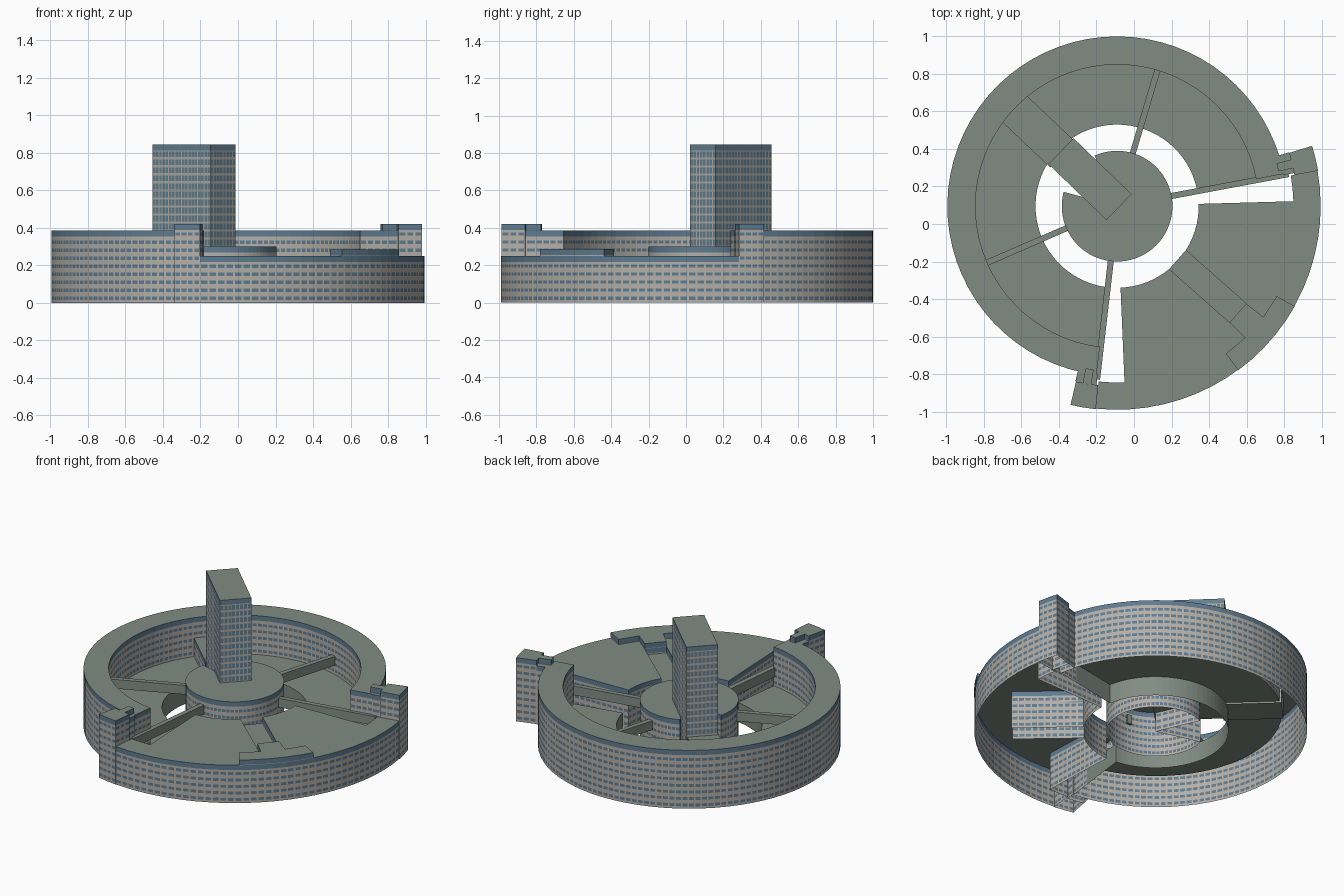
import bpy
import bmesh
from math import sin, cos, radians, ceil, asin, degrees, hypot

if "Cube" in bpy.data.objects:
    bpy.data.objects.remove(bpy.data.objects["Cube"])

CX, CY = -0.09, 0.095      # common centre of all the rings
AXIS = -43                 # direction of the symmetry axis
STOREY = 0.0428
ROOF, WALL, GLASS, TOWER_GLASS = range(4)


def make_material(name, rgb):
    m = bpy.data.materials.new(name)
    m.use_nodes = True
    m.diffuse_color = (*rgb, 1)
    m.node_tree.nodes["Principled BSDF"].inputs["Base Color"].default_value = (*rgb, 1)
    return m


MATERIALS = [make_material("grey green roof", (0.22, 0.26, 0.23)),
             make_material("pale stone wall", (0.46, 0.43, 0.39)),
             make_material("blue window glass", (0.11, 0.20, 0.28)),
             make_material("tower glass", (0.13, 0.22, 0.29))]

# Facade styles: column pitch, glass width share, glass zone in storey, glass material
OFFICE = (0.04, 0.74, 0.35, 0.78, GLASS)
TOWER = (0.024, 0.76, 0.14, 0.86, TOWER_GLASS)


def polar(r, a):
    t = radians(a + AXIS)
    return CX + r * cos(t), CY + r * sin(t)


def local(u, v, a=0):
    """Point u along and v across the direction a."""
    t = radians(a + AXIS)
    return CX + u * cos(t) - v * sin(t), CY + u * sin(t) + v * cos(t)


def arc(r, a0, a1, step=5):
    n = max(1, ceil(abs(a1 - a0) / step))
    return [polar(r, a0 + (a1 - a0) * i / n) for i in range(n + 1)]


def wall(bm, p, q, z0, z1, style):
    """Upright wall with rows of window panes and a glazed top band."""
    if z1 - z0 < 0.001:
        return

    def quad(s0, s1, a, b, mat):
        ends = [(p[0] + (q[0] - p[0]) * s, p[1] + (q[1] - p[1]) * s) for s in (s0, s1)]
        vs = [bm.verts.new((*ends[i], z)) for i, z in ((0, a), (1, a), (1, b), (0, b))]
        bm.faces.new(vs).material_index = mat

    if style is None:
        quad(0, 1, z0, z1, ROOF)
        return
    pitch, share, low, high, glass = style
    cols = max(1, round(hypot(q[0] - p[0], q[1] - p[1]) / pitch))
    margin = (1 - share) / 2
    band = max(z0, z1 - 0.032)
    z = z0
    k = int(z0 / STOREY)
    while (k + high) * STOREY < band - 0.004:
        a, b = (k + low) * STOREY, (k + high) * STOREY
        k += 1
        if a < z0:
            continue
        quad(0, 1, z, a, WALL)
        for c in range(cols):
            s0, s1 = (c + margin) / cols, (c + 1 - margin) / cols
            quad(c / cols, s0, a, b, WALL)
            quad(s0, s1, a, b, glass)
            quad(s1, (c + 1) / cols, a, b, WALL)
        z = b
    if band - z > 0.001:
        quad(0, 1, z, band, WALL)
    quad(0, 1, band, z1, glass)


def block(name, pts, z0, z1, style=None, base=None, closed=False):
    """Extruded outline; base(i) may raise the foot of side i."""
    bm = bmesh.new()
    for i, p in enumerate(pts):
        foot = base(i) if base else z0
        wall(bm, p, pts[(i + 1) % len(pts)], foot, z1, style)
    bm.faces.new([bm.verts.new((*p, z1)) for p in pts]).material_index = ROOF
    if closed:
        bm.faces.new([bm.verts.new((*p, z0)) for p in reversed(pts)]).material_index = ROOF
    bmesh.ops.remove_doubles(bm, verts=bm.verts, dist=0.00005)
    me = bpy.data.meshes.new(name)
    bm.to_mesh(me)
    bm.free()
    for m in MATERIALS:
        me.materials.append(m)
    ob = bpy.data.objects.new(name, me)
    bpy.context.collection.objects.link(ob)
    return ob


def sector(name, r0, r1, a0, a1, z0, z1, style=None, inner=None, outer=None):
    """Curved block; inner and outer set the foot of the two curved sides."""
    out, inn = arc(r1, a0, a1), arc(r0, a1, a0)
    n = len(out)

    def base(i):
        if i < n - 1:
            return z0 if outer is None else outer
        if n <= i < 2 * n - 1:
            return z0 if inner is None else inner
        return z0
    return block(name, out + inn, z0, z1, style, base)


def bar(name, a, u0, u1, half, z0, z1, style=None):
    pts = [local(u0, -half, a), local(u1, -half, a), local(u1, half, a), local(u0, half, a)]
    return block(name, pts, z0, z1, style, closed=True)


DECK = 3 * STOREY
HIGH, LOW, TALL = 0.385, 0.25, 0.42

# Main ring and the low deck inside it
sector("main_ring", 0.755, 0.905, 54, 306, 0, HIGH, OFFICE, inner=DECK)
sector("inner_deck", 0.435, 0.755, 54, 306, 0, DECK, outer=DECK)

# Round central hall, left open where the tower stands
block("central_hall", [polar(0, 0)] + arc(0.295, -152, 157), 0, 0.3, OFFICE)

# Tower and the wing joining it to the ring
bar("tower", 179, 0.0, 0.43, 0.096, DECK, 0.845, TOWER).location = (0.01, -0.005, 0)
wing = bar("tower_wing", 179.5, 0.4, 0.76, 0.096, DECK - 0.01, LOW, OFFICE)

# Low fan building with a slot cut in from the courtyard
TURN, HALF = 1.5, 0.067
edge = degrees(asin(HALF / 0.435))
fan = arc(1.085, -53, 53) + arc(0.94, 53, 44.6)
fan += arc(0.435, 44.6, TURN + edge)
fan += [local(0.86, HALF, TURN), local(0.86, -HALF, TURN)]
fan += arc(0.435, TURN - edge, -44.6) + arc(0.94, -44.6, -53)
block("fan_building", fan, 0, LOW, OFFICE)
bar("slot_roof", TURN, 0.43, 0.86, HALF, 0.17, 0.21)

# Raised entrance roof at the outer edge of the fan
entrance = [local(0.86, HALF, TURN), local(0.86, -HALF, TURN), local(0.975, -0.074, TURN)]
entrance += [polar(0.977, TURN - 12.1)]
entrance += arc(1.087, TURN - 12.1, TURN + 12.1)
entrance += [polar(0.977, TURN + 12.1), local(0.975, 0.074, TURN)]
block("entrance_roof", entrance, LOW, 0.285, OFFICE)

# Stair blocks at both ends of the ring, and the bridges
for side, label in ((1, "left"), (-1, "right")):
    def span(a0, a1):
        return (a0, a1) if side > 0 else (-a1, -a0)
    sector("stair_block_" + label, 0.96, 1.088, *span(53, 60.2), 0, TALL, OFFICE)
    sector("stair_link_" + label, 0.9, 0.96, *span(53.6, 60.4), 0, HIGH, OFFICE)
    sector("stair_head_" + label, 0.88, 0.96, *span(55.2, 58), HIGH, TALL, OFFICE)
    bar("end_bridge_" + label, side * 53.6, 0.28, 0.93, 0.016, 0.19, LOW)
    bar("cross_bridge_" + label, side * 115 + 1.5, 0.28, 0.76, 0.016, 0.19, LOW)
